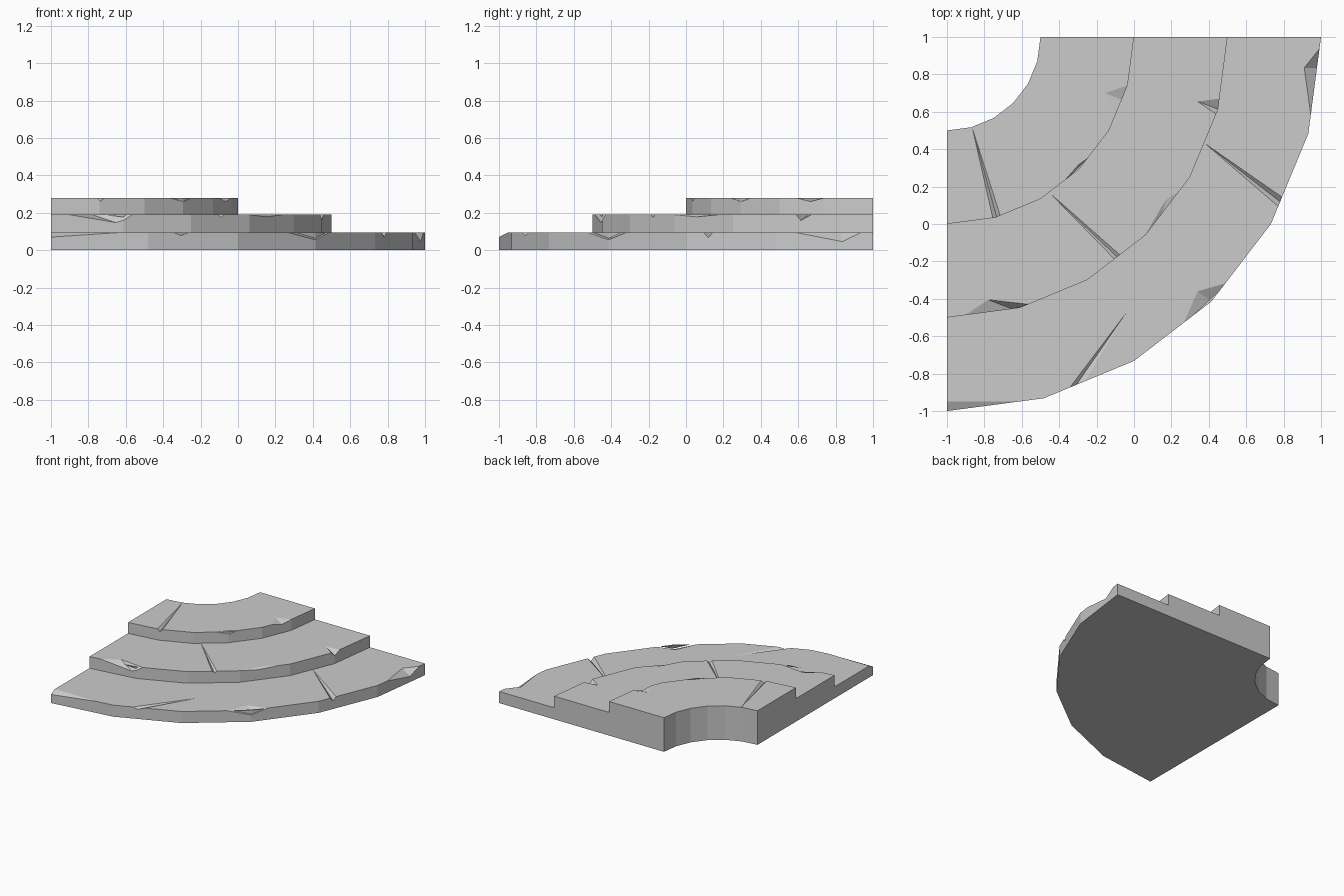
import bpy, bmesh
from math import sin, cos, pi
from mathutils import Vector

cube = bpy.data.objects.get("Cube")
if cube:
    bpy.data.objects.remove(cube, do_unlink=True)

LOW, MID, TOP = 0.095, 0.19, 0.28
SEGMENTS = 6

stone = bpy.data.materials.new("grey stone")
stone.use_nodes = True
color = (0.6, 0.6, 0.6, 1)
stone.diffuse_color = color
stone.node_tree.nodes["Principled BSDF"].inputs["Base Color"].default_value = color


def finish(bm, name):
    bmesh.ops.recalc_face_normals(bm, faces=bm.faces)
    mesh = bpy.data.meshes.new(name)
    bm.to_mesh(mesh)
    bm.free()
    mesh.materials.append(stone)
    obj = bpy.data.objects.new(name, mesh)
    bpy.context.collection.objects.link(obj)
    return obj


# Three steps: a stepped profile swept through a quarter turn about the back corner
profile = [(0.5, 0), (2, 0), (2, LOW), (1.5, LOW), (1.5, MID), (1, MID), (1, TOP), (0.5, TOP)]
bm = bmesh.new()
rings = []
for i in range(SEGMENTS + 1):
    a = pi / 2 * i / SEGMENTS
    rings.append([bm.verts.new((-1 + r * sin(a), 1 - r * cos(a), z)) for r, z in profile])
for near, far in zip(rings, rings[1:]):
    for j in range(len(profile)):
        k = (j + 1) % len(profile)
        bm.faces.new((near[j], near[k], far[k], far[j]))
bm.faces.new(rings[0])
bm.faces.new(rings[-1])
steps = finish(bm, "curved_steps")


def notch(bm, top, tip, left, right, low, depth):
    """Wedge from a tip on the tread to two rim points and a low point on the riser."""
    t, a, b = (Vector((*p, top)) for p in (tip, left, right))
    c = Vector((*low, top - depth))
    a, b = c + (a - c) * 1.5, c + (b - c) * 1.5
    v = [bm.verts.new(p) for p in (t, *(t + (q - t) * 1.12 for q in (a, b, c)))]
    for f in ((0, 1, 2), (0, 2, 3), (0, 3, 1), (1, 3, 2)):
        bm.faces.new([v[n] for n in f])


bm = bmesh.new()
# Long cracks across the treads
notch(bm, TOP, (-.865, .515), (-.755, .033), (-.715, .045), (-.735, .04), .018)
notch(bm, MID, (-.45, .165), (-.105, -.187), (-.075, -.165), (-.09, -.177), .015)
notch(bm, LOW, (.38, .43), (.77, .095), (.79, .145), (.78, .12), .028)
notch(bm, LOW, (-.045, -.48), (-.34, -.87), (-.26, -.837), (-.305, -.855), .016)
# Chips broken from the top step
notch(bm, TOP, (-.155, .7), (-.1, .59), (-.034, .741), (-.066, .665), .02)
notch(bm, TOP, (-.295, .318), (-.37, .233), (-.25, .35), (-.29, .297), .02)
# Chips broken from the middle step
notch(bm, MID, (-.78, -.405), (-.9, -.485), (-.56, -.43), (-.65, -.455), .043)
notch(bm, MID, (.17, .13), (.06, -.06), (.24, .175), (.15, .055), .012)
notch(bm, MID, (.34, .655), (.435, .59), (.455, .67), (.447, .615), .03)
# Chips broken from the bottom step
notch(bm, LOW, (.34, -.36), (.27, -.52), (.48, -.32), (.41, -.41), .037)
notch(bm, LOW, (.91, .835), (.945, .585), (.99, .935), (.98, .835), .05)
notch(bm, LOW, (-1.2, -.95), (-1.4, -1.05), (-.63, -.95), (-1.2, -1.05), .05)
cutter = finish(bm, "damage_cutter")
cutter.hide_render = True

# Carve the damage and remove the cutter
mod = steps.modifiers.new("damage", 'BOOLEAN')
mod.operation = 'DIFFERENCE'
mod.solver = 'EXACT'
mod.object = cutter
bpy.context.view_layer.objects.active = steps
bpy.ops.object.modifier_apply(modifier=mod.name)
bpy.data.objects.remove(cutter, do_unlink=True)
